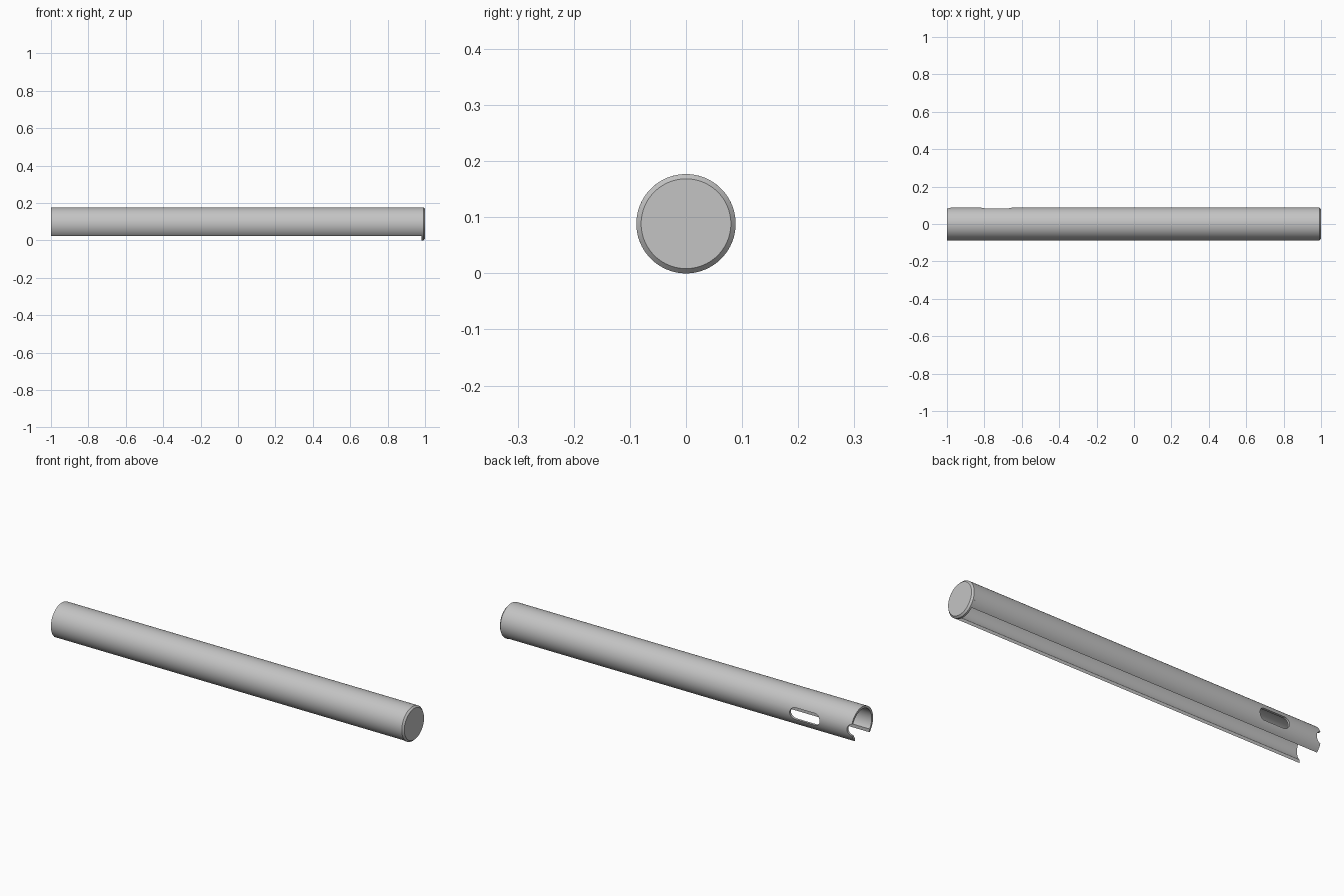
import bpy, bmesh, math
from mathutils import Matrix, Vector

cube = bpy.data.objects.get("Cube")
if cube:
    bpy.data.objects.remove(cube, do_unlink=True)

R, R_IN = 0.0885, 0.077          # outer and inner tube radius
GAP = 0.06                       # half width of the open channel underneath
X0, X_CAP, X1 = -1.0, 0.982, 1.0
BEVEL = 0.0085
HOLE = 0.03                      # radius of the side openings

grey = bpy.data.materials.new("light_grey")
grey.use_nodes = True
color = (0.55, 0.55, 0.55, 1)
grey.diffuse_color = color
grey.node_tree.nodes["Principled BSDF"].inputs["Base Color"].default_value = color


def make_object(name, bm):
    bmesh.ops.recalc_face_normals(bm, faces=bm.faces)
    mesh = bpy.data.meshes.new(name)
    bm.to_mesh(mesh)
    bm.free()
    mesh.materials.append(grey)
    obj = bpy.data.objects.new(name, mesh)
    bpy.context.collection.objects.link(obj)
    return obj


def extrude_profile(name, points, offset):
    bm = bmesh.new()
    face = bm.faces.new([bm.verts.new(p) for p in points])
    made = bmesh.ops.extrude_face_region(bm, geom=[face], use_keep_orig=True)
    verts = [v for v in made["geom"] if isinstance(v, bmesh.types.BMVert)]
    bmesh.ops.translate(bm, verts=verts, vec=Vector(offset))
    return make_object(name, bm)


def arc(radius, start, end, steps):
    for i in range(steps + 1):
        a = start + (end - start) * i / steps
        yield radius * math.sin(a), radius * math.cos(a)


# Tube: C-shaped section with parallel lips, open underneath
outer = math.pi - math.asin(GAP / R)
inner = math.pi - math.asin(GAP / R_IN)
section = list(arc(R, -outer, outer, 72)) + list(arc(R_IN, inner, -inner, 72))
tube = extrude_profile("tube", [(X0, y, R + z) for y, z in section], (X_CAP - X0, 0, 0))


# Openings in the back wall: a round-ended slot and a half-round end notch
def cut_opening(x_left, x_right):
    outline = [(x_right + x, z) for x, z in arc(HOLE, 0, math.pi, 16)]
    outline += [(x_left + x, z) for x, z in arc(HOLE, math.pi, 2 * math.pi, 16)]
    cutter = extrude_profile("opening_cutter", [(x, 0.03, R + z) for x, z in outline], (0, 0.1, 0))
    cutter.hide_render = True
    mod = tube.modifiers.new("opening", 'BOOLEAN')
    mod.operation = 'DIFFERENCE'
    mod.solver = 'EXACT'
    mod.object = cutter
    bpy.context.view_layer.objects.active = tube
    bpy.ops.object.modifier_apply(modifier=mod.name)
    bpy.data.objects.remove(cutter, do_unlink=True)


cut_opening(-0.82 + HOLE, -0.65 - HOLE)
cut_opening(X0 - 0.05, X0 - 0.005)

# End cap: full disc with a chamfered outer rim
bm = bmesh.new()
bmesh.ops.create_cone(bm, cap_ends=True, segments=80, radius1=R, radius2=R, depth=X1 - X_CAP,
                      matrix=Matrix.Translation(((X1 + X_CAP) / 2, 0, R))
                      @ Matrix.Rotation(math.pi / 2, 4, 'Y'))
rim = [e for e in bm.edges if all(v.co.x > X1 - 0.001 for v in e.verts)]
bmesh.ops.bevel(bm, geom=rim, offset=BEVEL, segments=1, affect='EDGES')
cap = make_object("end_cap", bm)

# Smooth round walls, crisp edges
for obj in (tube, cap):
    bpy.ops.object.select_all(action='DESELECT')
    obj.select_set(True)
    bpy.context.view_layer.objects.active = obj
    bpy.ops.object.shade_smooth_by_angle(angle=math.radians(30))
